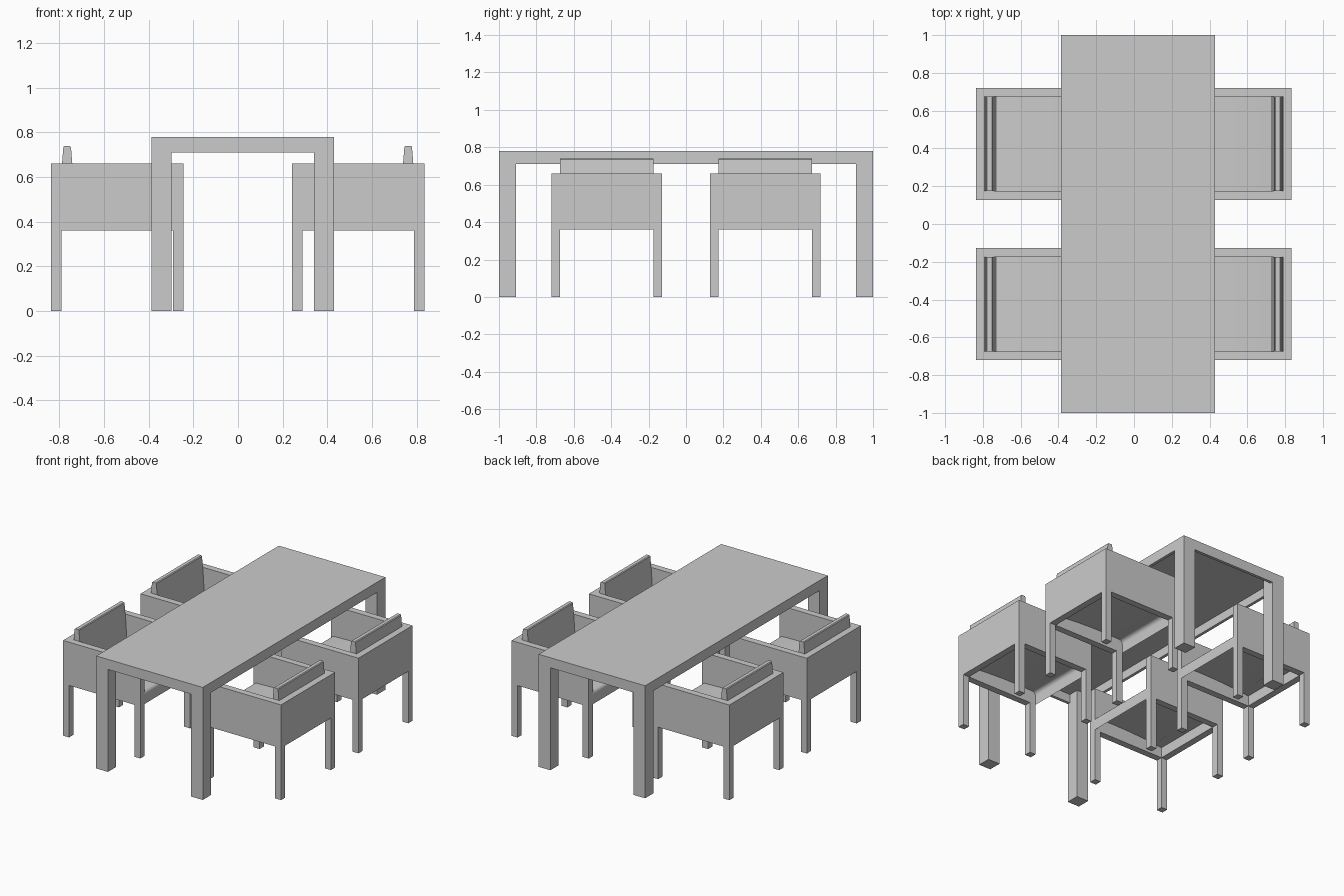
import bpy, bmesh, math

if "Cube" in bpy.data.objects:
    bpy.data.objects.remove(bpy.data.objects["Cube"])

def finish(name, bm):
    me = bpy.data.meshes.new(name)
    bm.to_mesh(me)
    bm.free()
    ob = bpy.data.objects.new(name, me)
    bpy.context.collection.objects.link(ob)
    return ob

def box(name, x, y, z):
    bm = bmesh.new()
    bmesh.ops.create_cube(bm, size=1)
    for v in bm.verts:
        v.co = [(r[0] + r[1]) / 2 + c * abs(r[1] - r[0]) for r, c in zip((x, y, z), v.co)]
    return finish(name, bm)

def prism(name, pts, move):
    # closed outline extruded along a vector
    bm = bmesh.new()
    face = bm.faces.new([bm.verts.new(p) for p in pts])
    ext = bmesh.ops.extrude_face_region(bm, geom=[face], use_keep_orig=True)
    moved = [g for g in ext["geom"] if isinstance(g, bmesh.types.BMVert)]
    bmesh.ops.translate(bm, verts=moved, vec=move)
    bmesh.ops.recalc_face_normals(bm, faces=bm.faces)
    return finish(name, bm)

def sheet(name, profile, y0, y1):
    # open profile in x and z, swept along y, facing up
    bm = bmesh.new()
    rows = [[bm.verts.new((x, y, z)) for y in (y0, y1)] for x, z in profile]
    for a, b in zip(rows, rows[1:]):
        bm.faces.new((a[0], b[0], b[1], a[1]))
    bm.normal_update()
    if sum(f.normal.z * f.calc_area() for f in bm.faces) < 0:
        bmesh.ops.reverse_faces(bm, faces=bm.faces)
    for f in bm.faces:
        f.smooth = True
    ob = finish(name, bm)
    bpy.context.view_layer.objects.active = ob
    ob.select_set(True)
    bpy.ops.object.shade_smooth_by_angle(angle=math.radians(40))
    ob.select_set(False)
    return ob

# Table: thin top, narrow apron, four square legs
X0, X1, L, T = -0.387, 0.43, 0.09, 0.02
box("table_top", (X0, X1), (-1, 1), (0.77, 0.78))
for x in ((X0, X0 + L), (X1 - L, X1)):
    for y in ((-1, -1 + L), (1 - L, 1)):
        box("table_leg", x, y, (0, 0.77))
for x in ((X0, X0 + T), (X1 - T, X1)):
    box("table_side_apron", x, (-1 + L, 1 - L), (0.71, 0.77))
for y in ((-1, -1 + T), (1 - T, 1)):
    box("table_end_apron", (X0 + L, X1 - L), y, (0.71, 0.77))

# Armchair: front edge at |x| = front, backrest on the outside
D, W = 0.592, 0.046
def chair(side, front, yc):
    X = lambda d: side * (front + d)
    a, b = yc - D / 2, yc + D / 2
    # arms and back as one U-shaped wall
    u = [(0, a), (D, a), (D, b), (0, b), (0, b - W), (D - W, b - W), (D - W, a + W), (0, a + W)]
    prism("arms_and_back", [(X(d), y, 0.36) for d, y in u], (0, 0, 0.3))
    # legs
    for d in (0, D - W):
        for y in (a, b - W):
            box("chair_leg", sorted((X(d), X(d + W))), (y, y + W), (0, 0.36))
    # seat shell with rounded front edge
    r = 0.025
    prof = [(0.0, 0.36)]
    for i in range(6):
        t = math.radians(18 * i)
        prof.append((r - r * math.cos(t), 0.425 + r * math.sin(t)))
    prof += [(0.15, 0.453), (0.27, 0.451), (0.38, 0.446), (0.485, 0.438), (D - W, 0.432)]
    sheet("seat", [(X(d), z) for d, z in prof], a + W, b - W)
    # leaning back cushion
    c = [(0.482, 0.438), (0.497, 0.66), (0.503, 0.735), (0.508, 0.74),
         (0.532, 0.74), (0.537, 0.735), (0.543, 0.66), (D - W, 0.434)]
    prism("back_cushion", [(X(d), a + W, z) for d, z in c], (0, D - 2 * W, 0))

for side, front in ((1, 0.242), (-1, 0.245)):
    for yc in (-0.424, 0.424):
        chair(side, front, yc)
